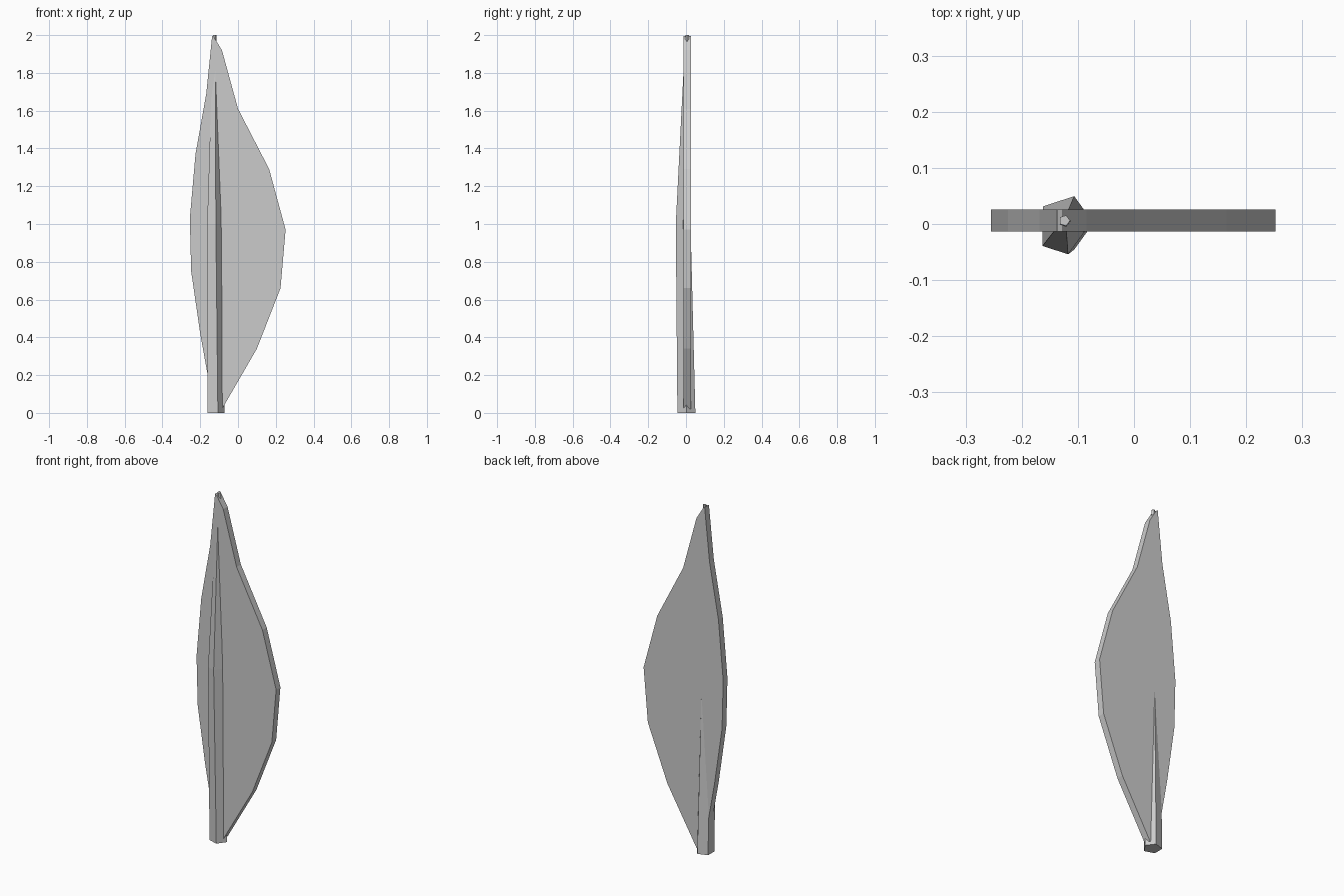
import bpy, bmesh, math

if "Cube" in bpy.data.objects:
    bpy.data.objects.remove(bpy.data.objects["Cube"])

grey = bpy.data.materials.new("feather_grey")
grey.diffuse_color = (0.6, 0.6, 0.6, 1)
grey.use_nodes = True
grey.node_tree.nodes["Principled BSDF"].inputs["Base Color"].default_value = grey.diffuse_color


def loft(name, rings):
    """Closed solid through a list of equal-length point rings."""
    bm = bmesh.new()
    loops = [[bm.verts.new(p) for p in ring] for ring in rings]
    n = len(loops[0])
    for a, b in zip(loops, loops[1:]):
        for i in range(n):
            j = (i + 1) % n
            bm.faces.new((a[i], a[j], b[j], b[i]))
    bm.faces.new(loops[0][::-1])
    bm.faces.new(loops[-1])
    bmesh.ops.recalc_face_normals(bm, faces=bm.faces)
    mesh = bpy.data.meshes.new(name)
    bm.to_mesh(mesh)
    bm.free()
    mesh.materials.append(grey)
    obj = bpy.data.objects.new(name, mesh)
    bpy.context.collection.objects.link(obj)
    return obj


# Feather vane: asymmetric flat outline (x, z) given a thickness in y
outline = [(-0.13, 0.03), (-0.2, 0.42), (-0.248, 0.75), (-0.255, 1.03),
           (-0.225, 1.37), (-0.168, 1.69), (-0.137, 1.995), (-0.128, 1.99),
           (-0.085, 1.92), (0.0, 1.61), (0.165, 1.29), (0.252, 0.97),
           (0.225, 0.66), (0.1, 0.34), (-0.085, 0.02)]
loft("feather_vane", [[(x, y, z) for x, z in outline] for y in (-0.013, 0.026)])

# Quill shaft: five-sided, tapering to the tip (centre x, centre y, z, radius)
sections = [(-0.122, 0.002, 0.0, 0.05), (-0.13, -0.015, 1.0, 0.041),
            (-0.124, 0.006, 2.0, 0.01)]
loft("quill_shaft", [[(cx + r * math.cos(math.tau * k / 5),
                       cy + r * math.sin(math.tau * k / 5), z) for k in range(5)]
                     for cx, cy, z, r in sections])
